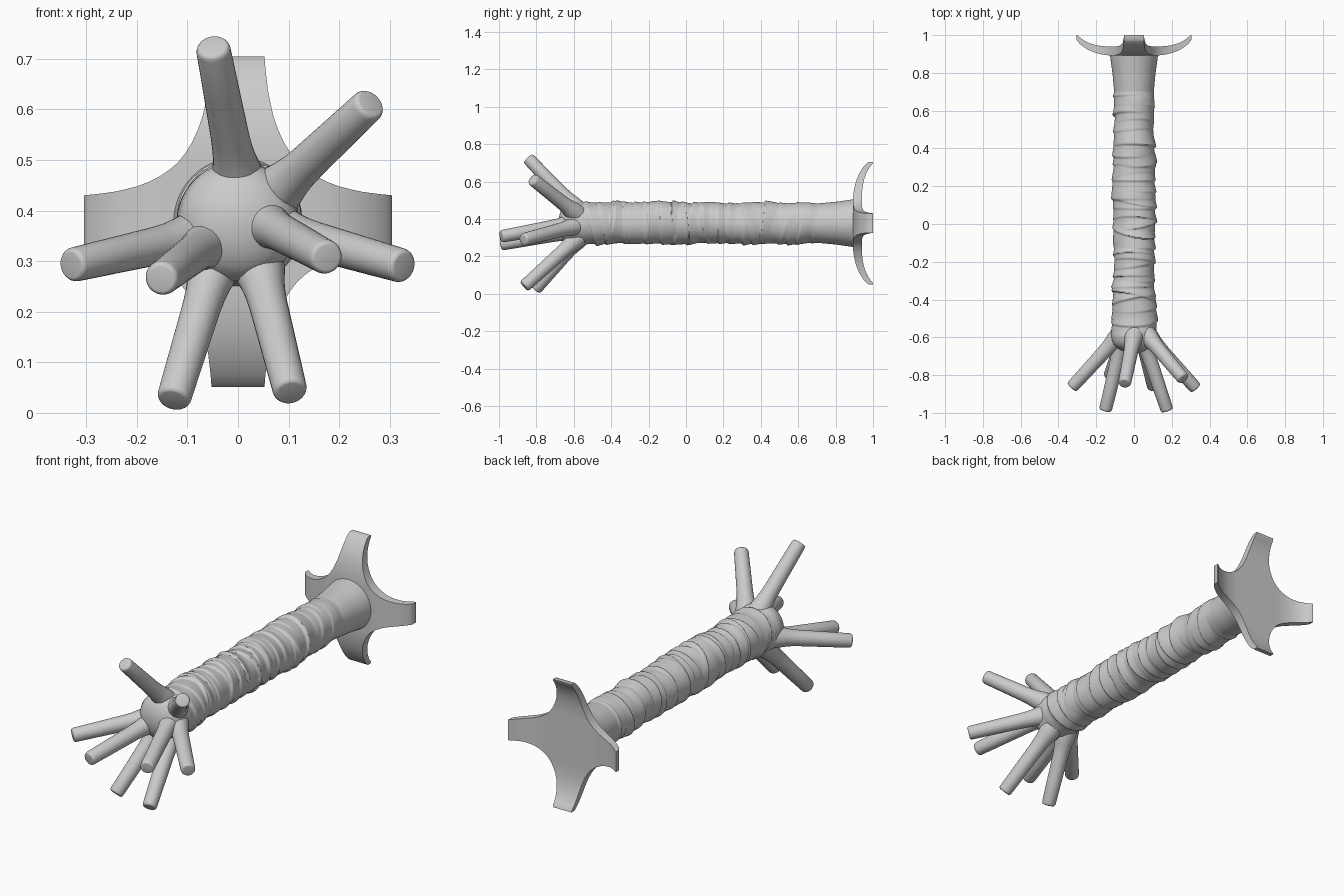
import bpy, bmesh, math, random
from mathutils import Vector

if "Cube" in bpy.data.objects:
    bpy.data.objects.remove(bpy.data.objects["Cube"])

random.seed(4)
CZ = 0.378  # height of the long axis


def finish(name, bm, angle=40):
    bmesh.ops.remove_doubles(bm, verts=bm.verts, dist=1e-5)
    bmesh.ops.recalc_face_normals(bm, faces=bm.faces)
    mesh = bpy.data.meshes.new(name)
    bm.to_mesh(mesh)
    bm.free()
    ob = bpy.data.objects.new(name, mesh)
    bpy.context.collection.objects.link(ob)
    bpy.ops.object.select_all(action='DESELECT')
    bpy.context.view_layer.objects.active = ob
    ob.select_set(True)
    bpy.ops.object.shade_smooth_by_angle(angle=math.radians(angle))
    return ob


def skin(bm, rings):
    """Join rings of points into a closed tube with capped ends."""
    vs = [[bm.verts.new(p) for p in r] for r in rings]
    n = len(vs[0])
    for a, b in zip(vs, vs[1:]):
        for i in range(n):
            j = (i + 1) % n
            bm.faces.new((a[i], a[j], b[j], b[i]))
    bm.faces.new(vs[0])
    bm.faces.new(vs[-1])


def lerp_table(table, t):
    for (a, ra), (b, rb) in zip(table, table[1:]):
        if t <= b:
            return ra + (rb - ra) * (t - a) / (b - a)
    return table[-1][1]


# Wrapped shaft with rounded head: lathe with overlapping slanted cloth ridges
base = [(-0.6, 0.119), (-0.5, 0.112), (-0.3, 0.105), (0, 0.108), (0.15, 0.109),
        (0.4, 0.106), (0.6, 0.104), (0.7, 0.105), (0.8, 0.114), (0.92, 0.131)]
ridges = []
for k in range(34):
    ridges.append((-0.57 + 1.24 * k / 33 + random.uniform(-0.015, 0.015),
                   random.uniform(-0.035, 0.035), random.uniform(0, 6.28),
                   random.uniform(0.006, 0.016), random.uniform(0.03, 0.075),
                   random.uniform(0, 6.28)))


def radius(y, a):
    r = lerp_table(base, y)
    bump = 0
    for c, tilt, ph, h, w, ps in ridges:
        d = (y - c - tilt * math.cos(a - ph)) / w
        if -0.12 < d < 1:
            shape = (1 - d) if d > 0 else 1 + d / 0.12
            bump = max(bump, h * shape * (0.6 + 0.4 * math.cos(a - ps)))
    fade = max(0, min(1, (0.7 - y) / 0.03, (y + 0.6) / 0.04))
    sway = 0.003 * math.sin(9 * y + 2 * a) + 0.002 * math.sin(23 * y - a)
    return r + (bump + sway) * fade


N = 80
rings = []
for y, r in [(-0.682, 0.012), (-0.679, 0.035), (-0.671, 0.062), (-0.658, 0.087),
             (-0.64, 0.106), (-0.62, 0.116)]:
    rings.append([(r * math.cos(i * math.tau / N), y, CZ + r * math.sin(i * math.tau / N))
                  for i in range(N)])
ROWS = 290
for k in range(ROWS + 1):
    y = -0.6 + 1.52 * k / ROWS
    ring = []
    for i in range(N):
        a = i * math.tau / N
        r = radius(y, a)
        ring.append((r * math.cos(a), y, CZ + r * math.sin(a)))
    rings.append(ring)
bm = bmesh.new()
skin(bm, rings)
finish("wrapped_shaft", bm, 60)


# Seven splayed prongs: tapered rods with flared roots and rounded ends
def prong(name, root, tip):
    root, tip = Vector(root), Vector(tip)
    axis = (tip - root).normalized()
    u = axis.orthogonal().normalized()
    v = axis.cross(u)
    length = (tip - root).length
    profile = [(-0.06, 0.052), (-0.02, 0.05), (0.01, 0.044), (0.04, 0.040),
               (0.08, 0.038), (length * 0.6, 0.036), (length - 0.012, 0.034),
               (length - 0.006, 0.0325), (length - 0.001, 0.029), (length, 0.025)]
    bm = bmesh.new()
    skin(bm, [[root + axis * d + (u * math.cos(i * math.tau / 28)
               + v * math.sin(i * math.tau / 28)) * r for i in range(28)]
              for d, r in profile])
    finish(name, bm, 45)


prong("top_prong", (-0.005, -0.62, 0.49), (-0.05, -0.845, 0.725))
prong("upper_right_prong", (0.095, -0.62, 0.455), (0.262, -0.82, 0.612))
prong("right_prong", (0.10, -0.62, 0.355), (0.328, -0.87, 0.29))
prong("inner_right_prong", (0.06, -0.645, 0.37), (0.176, -0.988, 0.307))
prong("inner_left_prong", (-0.07, -0.645, 0.328), (-0.152, -0.988, 0.265))
prong("left_prong", (-0.11, -0.625, 0.342), (-0.33, -0.865, 0.292))
prong("lower_left_prong", (-0.055, -0.60, 0.265), (-0.128, -0.805, 0.025))
prong("lower_right_prong", (0.047, -0.615, 0.265), (0.104, -0.865, 0.04))

# Four-armed end plate: distance along arm, half width, front y, back y
arm = [(0, 0, 0.892, 0.94), (0.118, 0.118, 0.892, 0.94), (0.135, 0.104, 0.893, 0.94),
       (0.155, 0.091, 0.895, 0.941), (0.18, 0.079, 0.899, 0.943),
       (0.205, 0.070, 0.905, 0.947), (0.23, 0.064, 0.913, 0.953),
       (0.255, 0.059, 0.924, 0.962), (0.28, 0.056, 0.939, 0.975),
       (0.297, 0.054, 0.952, 0.987), (0.31, 0.053, 0.965, 0.998),
       (0.318, 0.052, 0.976, 1.0)]
bm = bmesh.new()
for q in range(4):
    a = q * math.pi / 2
    reach = 0.305 if q % 2 == 0 else 0.327
    stretch = (reach - 0.118) / (0.318 - 0.118)
    rows = []
    for s, w, f, b in arm:
        s = s if s <= 0.118 else 0.118 + (s - 0.118) * stretch
        row = []
        for side, y in ((-1, f), (1, f), (1, b), (-1, b)):
            t = side * w
            row.append(bm.verts.new((s * math.cos(a) - t * math.sin(a), y,
                                     CZ + s * math.sin(a) + t * math.cos(a))))
        rows.append(row)
    p, n = rows[0], rows[1]
    bm.faces.new((p[0], n[0], n[1]))
    bm.faces.new((p[2], n[2], n[3]))
    for p, n in zip(rows[1:], rows[2:]):
        for i in range(4):
            j = (i + 1) % 4
            bm.faces.new((p[i], p[j], n[j], n[i]))
    bm.faces.new(rows[-1])
finish("four_armed_end_plate", bm, 40)
